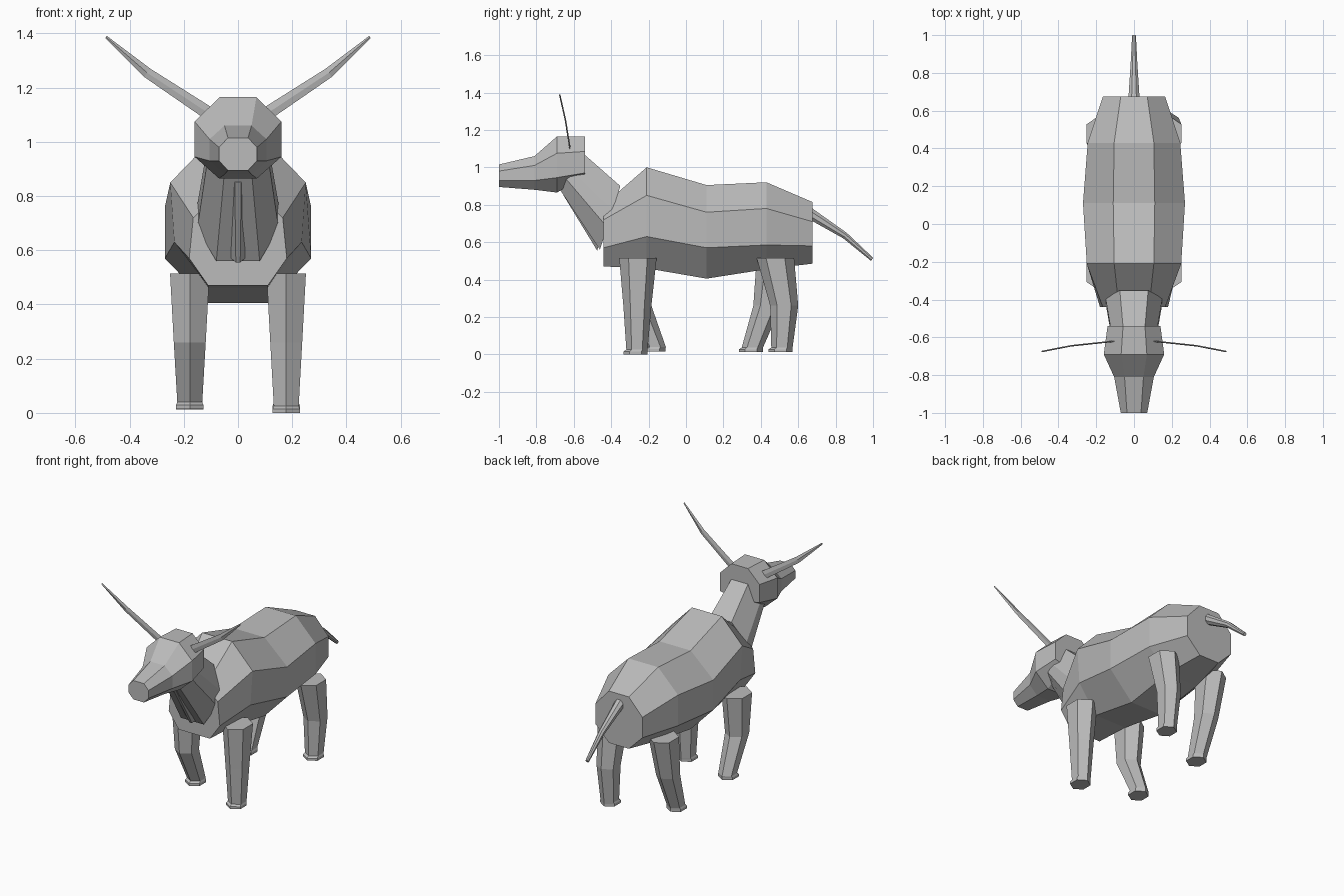
import bpy
import bmesh
from math import sin, cos, tau
from mathutils import Vector

default_cube = bpy.data.objects.get("Cube")
if default_cube:
    bpy.data.objects.remove(default_cube)

grey = bpy.data.materials.new("hide grey")
grey.use_nodes = True
colour = (0.5, 0.5, 0.5, 1)
grey.diffuse_color = colour
grey.node_tree.nodes["Principled BSDF"].inputs["Base Color"].default_value = colour


def loft(name, rings):
    """Skin a row of equal-sided rings and cap both ends."""
    bm = bmesh.new()
    loops = [[bm.verts.new(point) for point in ring] for ring in rings]
    count = len(loops[0])
    for near, far in zip(loops, loops[1:]):
        for i in range(count):
            j = (i + 1) % count
            bm.faces.new((near[i], near[j], far[j], far[i]))
    bm.faces.new(loops[0])
    bm.faces.new(loops[-1])
    bmesh.ops.recalc_face_normals(bm, faces=bm.faces[:])
    mesh = bpy.data.meshes.new(name)
    bm.to_mesh(mesh)
    bm.free()
    mesh.materials.append(grey)
    obj = bpy.data.objects.new(name, mesh)
    bpy.context.collection.objects.link(obj)
    return obj


def octagon(y, half_outline, lean=0.0):
    """Eight-sided ring mirrored from four (x, z) points, top to bottom."""
    base = half_outline[-1][1]
    right = [Vector((x, y + (z - base) * lean, z)) for x, z in half_outline]
    left = [Vector((-p.x, p.y, p.z)) for p in reversed(right)]
    return right + left


def hexagon(centre, radius_x, radius_y):
    """Level six-sided ring with points toward front and back."""
    cx, cy, cz = centre
    return [Vector((cx + radius_x * sin(tau * i / 6),
                    cy + radius_y * cos(tau * i / 6), cz)) for i in range(6)]


# Torso, rump to chest
loft("body", [
    octagon(-0.44, [(0.08, 0.80), (0.165, 0.72), (0.18, 0.57), (0.11, 0.47)]),
    octagon(-0.21, [(0.105, 1.00), (0.25, 0.85), (0.235, 0.63), (0.11, 0.46)]),
    octagon(0.11, [(0.11, 0.905), (0.27, 0.76), (0.27, 0.57), (0.11, 0.405)]),
    octagon(0.43, [(0.105, 0.92), (0.245, 0.78), (0.245, 0.585), (0.11, 0.455)]),
    octagon(0.675, [(0.07, 0.815), (0.165, 0.71), (0.165, 0.58), (0.07, 0.485)]),
])

# Neck, leaning rings from skull to chest
loft("neck", [
    octagon(-0.68, [(0.055, 1.10), (0.11, 1.00), (0.11, 0.95), (0.05, 0.89)], 0.48),
    octagon(-0.46, [(0.075, 0.90), (0.15, 0.77), (0.15, 0.68), (0.08, 0.56)], 0.32),
])

# Loose skin fold under the throat
loft("dewlap", [
    octagon(-0.655, [(0.04, 0.93), (0.035, 0.89), (0.025, 0.87), (0.012, 0.85)], 0.48),
    octagon(-0.475, [(0.04, 0.62), (0.035, 0.60), (0.025, 0.57), (0.008, 0.555)], 0.32),
])

# Head, muzzle to back of skull
loft("head", [
    octagon(-1.0, [(0.037, 1.015), (0.07, 0.98), (0.07, 0.93), (0.037, 0.895)]),
    octagon(-0.81, [(0.05, 1.06), (0.105, 1.01), (0.105, 0.93), (0.05, 0.88)]),
    octagon(-0.69, [(0.068, 1.165), (0.16, 1.075), (0.16, 0.945), (0.07, 0.865)]),
    octagon(-0.54, [(0.058, 1.165), (0.14, 1.085), (0.14, 0.97), (0.06, 0.955)]),
])

# Thin blade-like horns
horn_path = [((0.10, -0.62, 1.10), 0.025),
             ((0.335, -0.645, 1.255), 0.019),
             ((0.487, -0.675, 1.387), 0.005)]
for side, label in ((1, "left"), (-1, "right")):
    rings = []
    for (x, y, z), half in horn_path:
        centre = Vector((side * x, y, z))
        across = Vector((-side * 0.6, 0, 0.8)) * half
        thick = Vector((0, 0.004, 0))
        rings.append([centre + across, centre + thick,
                      centre - across, centre - thick])
    loft(label + "_horn", rings)

# Tail, tapering and drooping
tail_rings = []
for y, z, half in ((0.66, 0.755, 0.032), (0.85, 0.635, 0.019), (0.995, 0.508, 0.011)):
    up = Vector((0, 0.55, 0.83))
    tail_rings.append([Vector((0, y, z)) + up * half * sin(tau * (i + 0.5) / 8)
                       + Vector((half * cos(tau * (i + 0.5) / 8), 0, 0))
                       for i in range(8)])
loft("tail", tail_rings)

# Legs in a walking pose: side, then y of hip, knee and ankle, and sole height
legs = {
    "front_left_leg": (1, -0.257, -0.26, -0.262, 0.0),
    "front_right_leg": (-1, -0.257, -0.26, -0.165, 0.015),
    "rear_left_leg": (1, 0.478, 0.525, 0.513, 0.012),
    "rear_right_leg": (-1, 0.478, 0.435, 0.355, 0.012),
}
for name, (side, hip, knee, ankle, sole) in legs.items():
    x = side * 0.178
    loft(name, [
        hexagon((x, hip, 0.515), 0.084, 0.1),
        hexagon((x, knee, 0.26), 0.068, 0.075),
        hexagon((x, ankle, sole + 0.025), 0.053, 0.057),
        hexagon((x, ankle - 0.008, sole + 0.015), 0.058, 0.064),
        hexagon((x, ankle - 0.008, sole), 0.058, 0.064),
    ])
